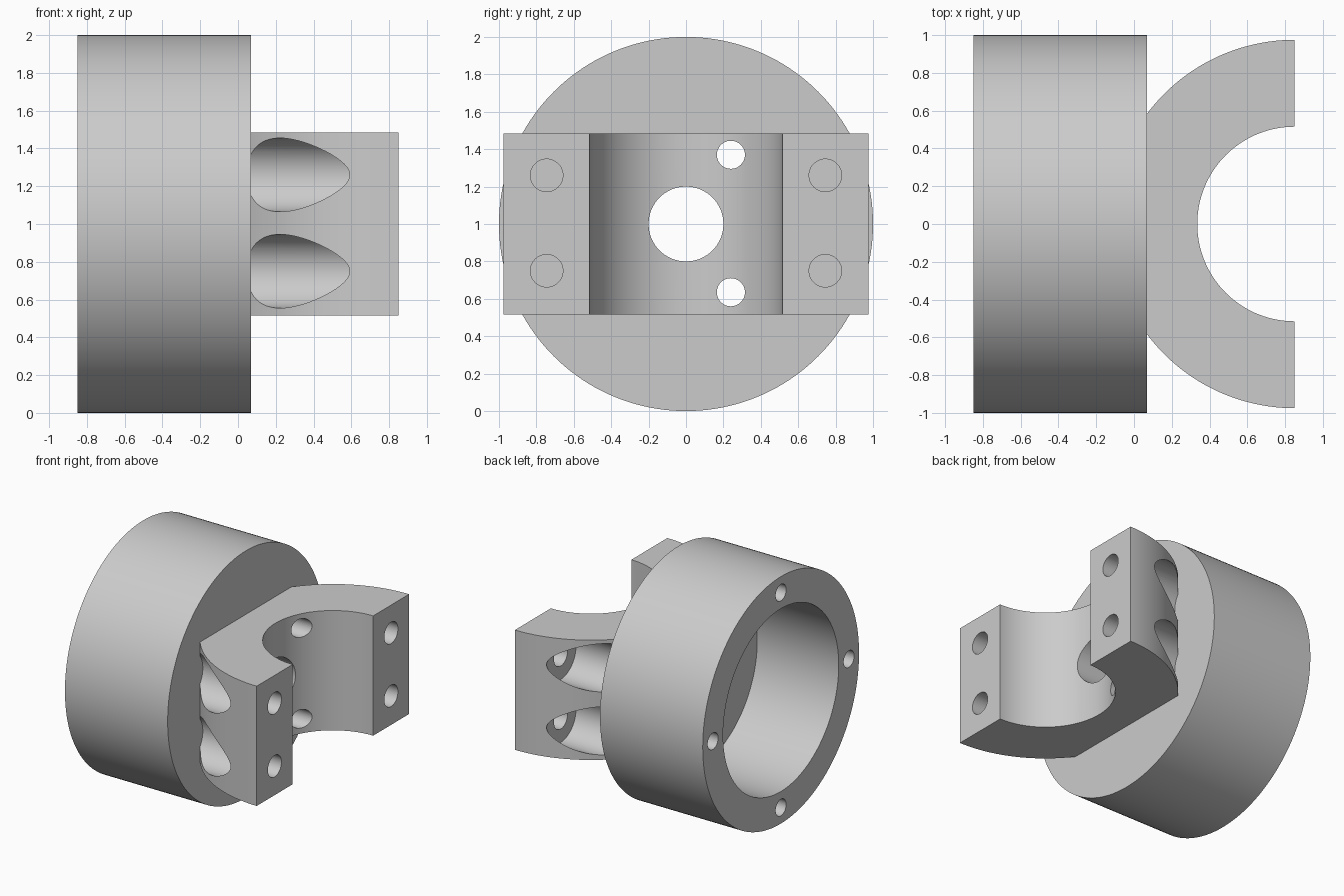
import bpy, bmesh
from math import sin, cos, pi
from mathutils import Matrix

old = bpy.data.objects.get("Cube")
if old:
    bpy.data.objects.remove(old, do_unlink=True)

grey = bpy.data.materials.new("plain grey")
grey.use_nodes = True
colour = (0.6, 0.6, 0.6, 1)
grey.diffuse_color = colour
grey.node_tree.nodes["Principled BSDF"].inputs["Base Color"].default_value = colour

MID = 1.0      # height of the main axis
FACE = 0.07    # front face of the cup
END = 0.85     # open end of the yoke


def make_object(name, bm):
    bmesh.ops.recalc_face_normals(bm, faces=bm.faces)
    mesh = bpy.data.meshes.new(name)
    bm.to_mesh(mesh)
    bm.free()
    mesh.materials.append(grey)
    obj = bpy.data.objects.new(name, mesh)
    bpy.context.collection.objects.link(obj)
    return obj


def rod(name, radius, x0, x1, y=0, z=MID, sides=48):
    """Cylinder lying along x."""
    bm = bmesh.new()
    place = Matrix.Translation(((x0 + x1) / 2, y, z)) @ Matrix.Rotation(pi / 2, 4, 'Y')
    bmesh.ops.create_cone(bm, cap_ends=True, segments=sides, radius1=radius,
                          radius2=radius, depth=x1 - x0, matrix=place)
    return make_object(name, bm)


def combine(target, tool, operation='DIFFERENCE'):
    tool.hide_render = True
    mod = target.modifiers.new("combine", 'BOOLEAN')
    mod.operation = operation
    mod.solver = 'EXACT'
    mod.object = tool
    bpy.context.view_layer.objects.active = target
    bpy.ops.object.modifier_apply(modifier=mod.name)
    bpy.data.objects.remove(tool, do_unlink=True)


# Half-ring yoke, its back buried in the cup floor
def arc(radius, steps=96):
    angles = [pi / 2 + pi * i / steps for i in range(steps + 1)]
    return [(max(0, END + radius * cos(a)), radius * sin(a)) for a in angles]


bm = bmesh.new()
outline = arc(0.975) + arc(0.515)[::-1]
base = bm.faces.new([bm.verts.new((x, y, 0.515)) for x, y in outline])
extruded = bmesh.ops.extrude_face_region(bm, geom=[base])["geom"]
bmesh.ops.translate(bm, vec=(0, 0, 0.97),
                    verts=[v for v in extruded if isinstance(v, bmesh.types.BMVert)])
yoke = make_object("yoke", bm)

# Bolt holes in the arms, with wide pockets for the bolt heads
for y in (-0.745, 0.745):
    for z in (0.75, 1.26):
        combine(yoke, rod("head_pocket", 0.195, -0.05, 0.6, y, z, 64))
        combine(yoke, rod("arm_bolt_hole", 0.087, 0.5, 1, y, z))

# Round cup, open at the back
body = rod("cup_and_yoke", 1, -0.85, FACE, sides=160)
combine(body, rod("cup_bore", 0.74, -1, -0.12, sides=128))

# Blind screw holes around the rim
for i in range(4):
    a = i * pi / 2
    combine(body, rod("rim_hole", 0.067, -1, -0.4, 0.87 * cos(a), MID + 0.87 * sin(a)))

# Join, then drill the shaft hole and two small holes through the floor
combine(body, yoke, 'UNION')
combine(body, rod("shaft_hole", 0.2, -0.3, 0.6, sides=64))
for z in (0.635, 1.37):
    combine(body, rod("floor_hole", 0.075, -0.3, 0.6, 0.24, z))

bpy.ops.object.select_all(action='DESELECT')
body.select_set(True)
bpy.context.view_layer.objects.active = body
bpy.ops.object.shade_smooth_by_angle(angle=pi / 6)
